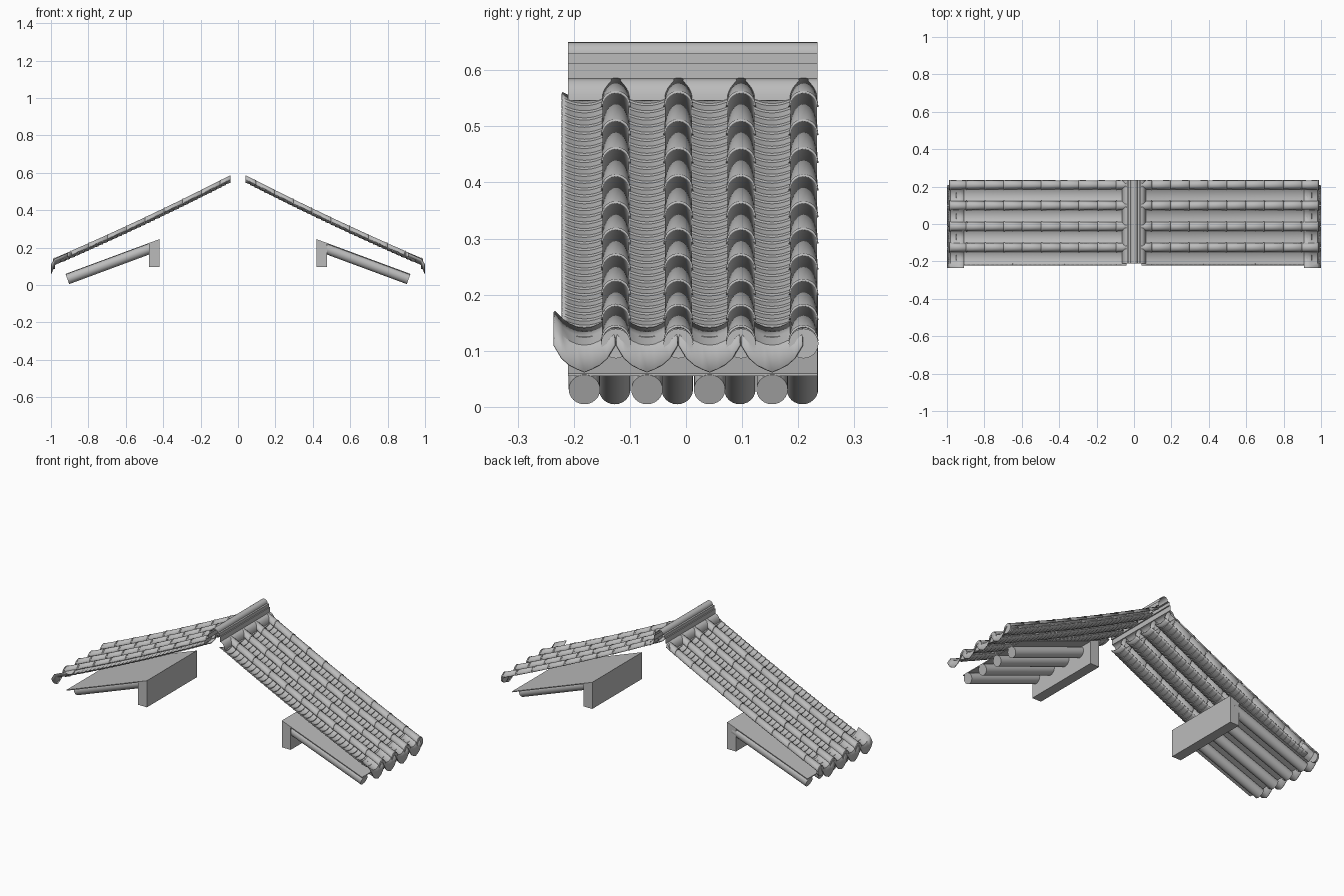
import bpy, bmesh, math
from mathutils import Vector, Matrix

cube = bpy.data.objects.get("Cube")
if cube:
    bpy.data.objects.remove(cube)

clay = bpy.data.materials.new("grey_clay")
clay.use_nodes = True
GREY = (0.5, 0.5, 0.5, 1)
clay.diffuse_color = GREY
clay.node_tree.nodes["Principled BSDF"].inputs["Base Color"].default_value = GREY

Y0, Y1 = -0.21, 0.234                      # depth of the timber and ridge
PITCH = 0.1115                             # spacing of tile columns
COVERS = [-0.125 + PITCH * i for i in range(4)]
PANS = [-0.181 + PITCH * i for i in range(4)]
RAFTER_SLOPE = 0.37


def crown(x):
    """Height of the gently sagging roof line."""
    return 0.608 - 0.515 * x + 0.043 * x * x


def finish(name, bm, smooth=True, thick=0.0):
    bmesh.ops.recalc_face_normals(bm, faces=bm.faces)
    mesh = bpy.data.meshes.new(name)
    bm.to_mesh(mesh)
    bm.free()
    mesh.materials.append(clay)
    ob = bpy.data.objects.new(name, mesh)
    bpy.context.collection.objects.link(ob)
    if thick:
        mod = ob.modifiers.new("thickness", "SOLIDIFY")
        mod.thickness = thick
        mod.offset = 0
    if smooth:
        bpy.ops.object.select_all(action="DESELECT")
        bpy.context.view_layer.objects.active = ob
        ob.select_set(True)
        bpy.ops.object.shade_smooth_by_angle(angle=math.radians(35))
    return ob


def loft(bm, rows, closed=False):
    """Skin a list of equally long point rows."""
    rows = [[bm.verts.new(p) for p in row] for row in rows]
    for a, b in zip(rows, rows[1:]):
        n = len(a)
        for i in range(n if closed else n - 1):
            j = (i + 1) % n
            bm.faces.new((a[i], a[j], b[j], b[i]))
    return rows


def extrude_y(name, outline, s):
    """Solid prism from an x-z outline."""
    bm = bmesh.new()
    rows = loft(bm, [[(s * x, y, z) for x, z in outline] for y in (Y0, Y1)], True)
    for row in rows:
        bm.faces.new(row)
    return finish(name, bm, False)


def rod(bm, a, b, r, sides=24):
    a, b = Vector(a), Vector(b)
    turn = (b - a).to_track_quat("Z", "Y").to_matrix().to_4x4()
    bmesh.ops.create_cone(bm, cap_ends=True, segments=sides, radius1=r, radius2=r,
                          depth=(b - a).length,
                          matrix=Matrix.Translation((a + b) / 2) @ turn)


def cover_tiles(side, s):
    """Half round tiles, each flaring over the one below."""
    joints = [0.04, 0.095] + [0.195 + 0.1005 * i for i in range(8)] + [0.985]
    bm = bmesh.new()
    for y in COVERS:
        for x0, x1 in zip(joints, joints[1:]):
            rows = []
            for x, r in ((x0, 0.0225), (x1 - 0.006, 0.0238), (x1 - 0.006, 0.025), (x1, 0.025)):
                rows.append([(s * x, y + r * math.cos(math.pi * k / 14),
                              crown(x) - 0.025 + r * math.sin(math.pi * k / 14))
                             for k in range(15)])
            loft(bm, rows)
    finish(side + "_cover_tiles", bm, thick=0.003)
    # Round eave caps
    bm = bmesh.new()
    for y in COVERS:
        rod(bm, (s * 0.978, y, 0.113), (s * 0.988, y, 0.113), 0.0265)
    finish(side + "_eave_caps", bm)


def trough(x, y, half, rise, lift, s, n=8):
    z = crown(x) - 0.037 + lift
    return [(s * x, y + half * t, z + rise * t * t)
            for t in (2 * k / n - 1 for k in range(n + 1))]


def pan_tiles(side, s):
    """Shallow troughs laid in many overlapping courses."""
    courses = 36
    step = (0.95 - 0.04) / courses
    bm = bmesh.new()
    for y in PANS:
        rows = []
        for i in range(courses):
            x = 0.04 + i * step
            rows.append(trough(x, y, 0.04, 0.011, -0.002, s))
            rows.append(trough(x + step, y, 0.04, 0.011, 0.002, s))
        loft(bm, rows)
    finish(side + "_pan_tiles", bm, thick=0.004)
    # Wider eave pans with a hanging scalloped lip
    bm = bmesh.new()
    for y in PANS:
        rows = [trough(x, y, 0.054, 0.031, 0.001, s) for x in (0.91, 0.945, 0.98)]
        lip = []
        for px, py, pz in rows[-1]:
            t = abs(py - y) / 0.054
            lip.append((s * 0.998, py, 0.062 + 0.022 * t + 0.026 * t ** 4))
        loft(bm, rows + [lip])
    finish(side + "_eave_drip_tiles", bm, thick=0.004)


def eave_timber(side, s, shift):
    """Round rafters under a thin board, held by a beam."""
    def top(x):
        return 0.06 + (0.92 - x) * RAFTER_SLOPE
    bm = bmesh.new()
    for y in PANS:
        rod(bm, (s * 0.912, y + shift, 0.031),
            (s * 0.45, y + shift, 0.031 + 0.462 * RAFTER_SLOPE), 0.028)
    finish(side + "_rafters", bm)
    extrude_y(side + "_rafter_board",
              [(0.42, top(0.42)), (0.92, top(0.92)),
               (0.92, top(0.92) - 0.005), (0.42, top(0.42) - 0.005)], s)
    extrude_y(side + "_beam",
              [(0.42, 0.095), (0.475, 0.095), (0.475, top(0.475) - 0.004),
               (0.42, top(0.42) - 0.004)], s)


for side, s, shift in (("left", 1, 0.0), ("right", -1, 0.054)):
    cover_tiles(side, s)
    pan_tiles(side, s)
    eave_timber(side, s, shift)

# Open ended ridge: rounded cap, stepped courses, rounded skirts
half = [(0.02 * math.sin(a), 0.63 + 0.02 * math.cos(a))
        for a in (math.pi / 2 * k / 6 for k in range(7))]
half += [(0.03, 0.63), (0.03, 0.612), (0.036, 0.612), (0.036, 0.585)]
half += [(0.036 + 0.028 * math.sin(a), 0.546 + 0.039 * math.cos(a))
         for a in (math.pi / 2 * k / 6 for k in range(1, 7))]
profile = [(-x, z) for x, z in reversed(half[1:])] + half
bm = bmesh.new()
loft(bm, [[(x, y, z) for x, z in profile] for y in (Y0, Y1)])
finish("ridge", bm)
